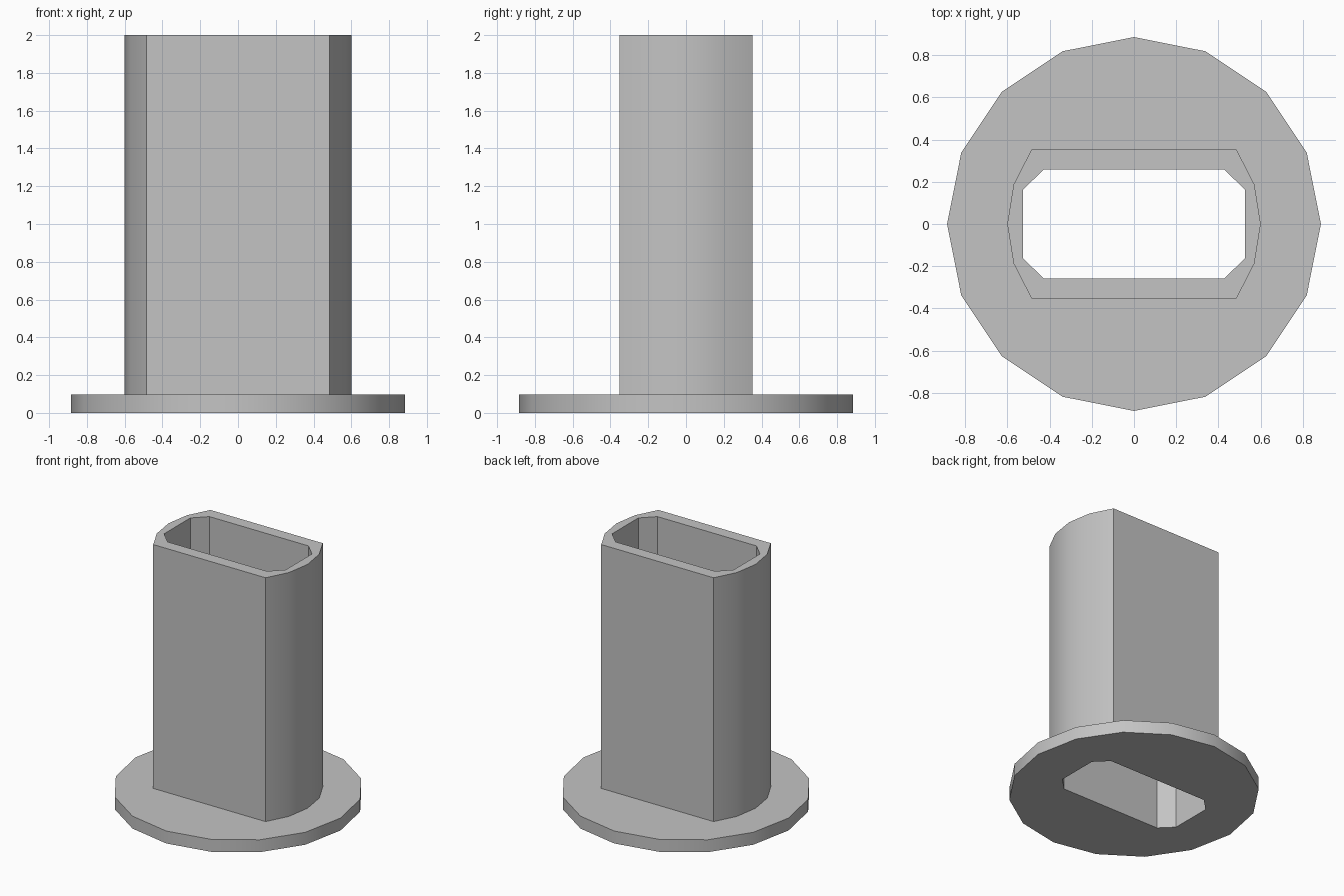
import bpy
import bmesh
import math

cube = bpy.data.objects.get("Cube")
if cube:
    bpy.data.objects.remove(cube, do_unlink=True)

grey = bpy.data.materials.new("plain_grey")
grey.use_nodes = True
grey.diffuse_color = (0.55, 0.55, 0.55, 1)
grey.node_tree.nodes["Principled BSDF"].inputs["Base Color"].default_value = grey.diffuse_color


def mirrored(quarter):
    """Mirror the corners of one quarter into a full outline, in order."""
    corners = {(sx * x, sy * y) for x, y in quarter for sx in (1, -1) for sy in (1, -1)}
    return sorted(corners, key=lambda p: math.atan2(p[1], p[0]))


def hollow_prism(name, outer, inner, bottom, top):
    """Fill the area between two outlines and raise it into a solid wall."""
    bm = bmesh.new()
    edges = []
    for outline in (outer, inner):
        verts = [bm.verts.new((x, y, bottom)) for x, y in outline]
        edges += [bm.edges.new((v, verts[i - 1])) for i, v in enumerate(verts)]
    bmesh.ops.triangle_fill(bm, edges=edges, use_beauty=True, normal=(0, 0, 1))
    raised = bmesh.ops.extrude_face_region(bm, geom=bm.faces[:], use_keep_orig=True)
    moved = [g for g in raised["geom"] if isinstance(g, bmesh.types.BMVert)]
    bmesh.ops.translate(bm, verts=moved, vec=(0, 0, top - bottom))
    bmesh.ops.recalc_face_normals(bm, faces=bm.faces[:])
    mesh = bpy.data.meshes.new(name)
    bm.to_mesh(mesh)
    bm.free()
    mesh.materials.append(grey)
    obj = bpy.data.objects.new(name, mesh)
    bpy.context.collection.objects.link(obj)
    bpy.ops.object.select_all(action="DESELECT")
    obj.select_set(True)
    bpy.context.view_layer.objects.active = obj
    bpy.ops.object.shade_smooth_by_angle(angle=math.radians(30))
    return obj


# Outlines of the bore, the tube wall and the round flange
bore = mirrored([(0.525, 0.162), (0.428, 0.258)])
wall = mirrored([(0.6, 0.0), (0.57, 0.187), (0.485, 0.353)])
disc = [(0.885 * math.cos(i * math.tau / 16), 0.885 * math.sin(i * math.tau / 16))
        for i in range(16)]

# Flange at the foot, with the tube standing on it
hollow_prism("base_flange", disc, bore, 0.0, 0.097)
hollow_prism("tube", wall, bore, 0.097, 2.0)
